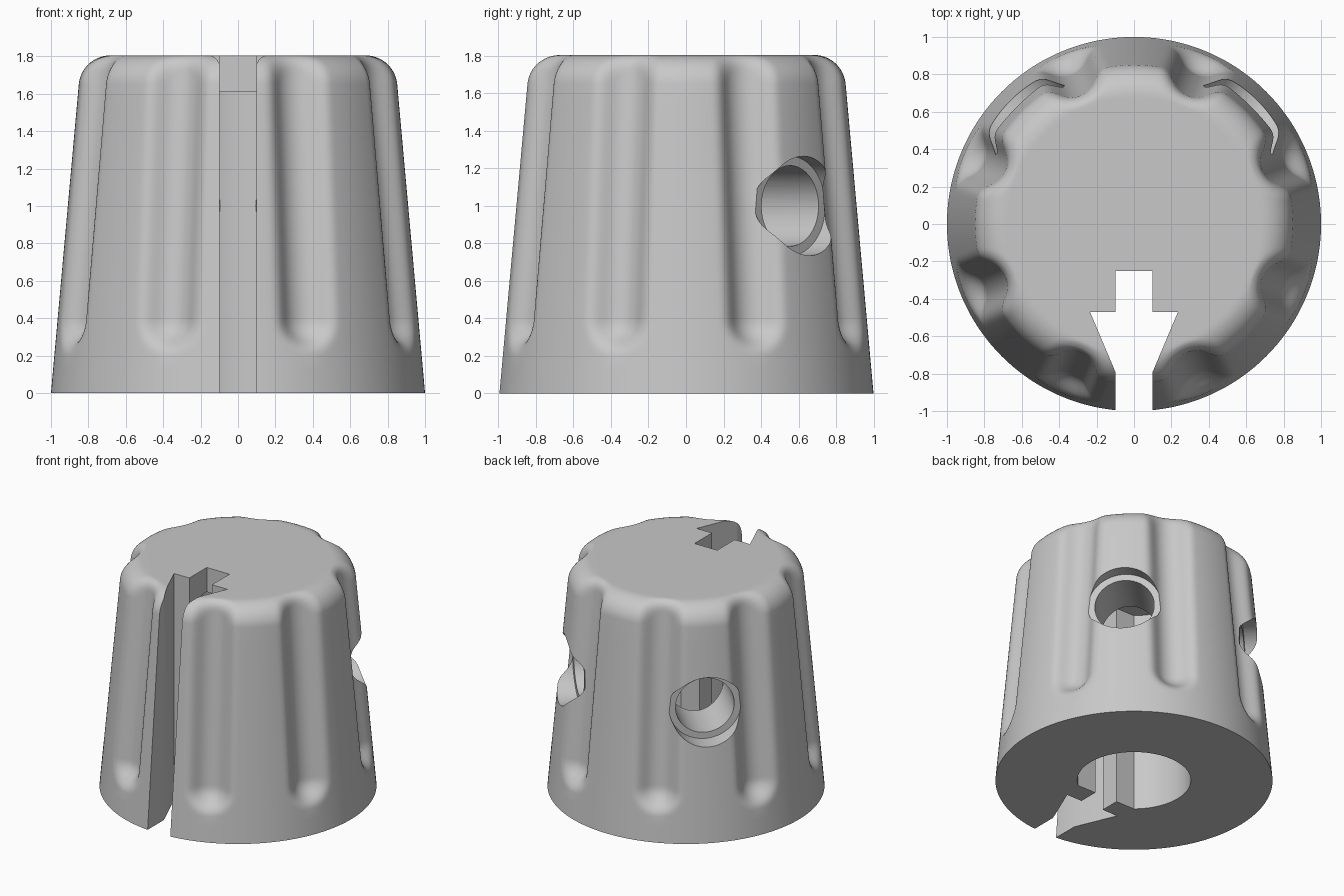
import bpy, bmesh, math
from mathutils import Vector

if "Cube" in bpy.data.objects:
    bpy.data.objects.remove(bpy.data.objects["Cube"], do_unlink=True)

HEIGHT, FILLET, SLOPE = 1.805, 0.17, math.radians(5.15)
FLUTES, STEPS = 8, 48                    # flutes, columns per flute
FLUTE_R, FLUTE_OUT, FLUTE_Z, BLEND = 0.14, 0.04, 0.40, 0.07

grey = bpy.data.materials.new("light grey plastic")
grey.use_nodes = True
colour = (0.58, 0.58, 0.58, 1)
grey.diffuse_color = colour
grey.node_tree.nodes["Principled BSDF"].inputs["Base Color"].default_value = colour


def make_object(name, bm):
    bmesh.ops.recalc_face_normals(bm, faces=bm.faces)
    mesh = bpy.data.meshes.new(name)
    bm.to_mesh(mesh)
    bm.free()
    mesh.materials.append(grey)
    obj = bpy.data.objects.new(name, mesh)
    bpy.context.collection.objects.link(obj)
    return obj


def prism(name, outline, z0, z1):
    bm = bmesh.new()
    face = bm.faces.new([bm.verts.new((x, y, z0)) for x, y in outline])
    top = bmesh.ops.extrude_face_region(bm, geom=[face])["geom"]
    bmesh.ops.translate(bm, vec=(0, 0, z1 - z0),
                        verts=[v for v in top if isinstance(v, bmesh.types.BMVert)])
    return make_object(name, bm)


def radial_cylinder(name, radius, inner, outer, angle, z):
    # Cylinder lying along a horizontal direction
    bm = bmesh.new()
    bmesh.ops.create_cone(bm, cap_ends=True, segments=64, radius1=radius,
                          radius2=radius, depth=outer - inner)
    obj = make_object(name, bm)
    along = Vector((math.cos(angle), math.sin(angle), 0))
    obj.rotation_euler = along.to_track_quat("Z", "Y").to_euler()
    obj.location = along * (inner + outer) / 2 + Vector((0, 0, z))
    return obj


def wall(z):
    return 1 - z * math.tan(SLOPE)


def fluted_radius(r0, z, tilt, angle):
    # Radius where the body, softly blended with one flute, has its surface
    def distance(r):
        body = (r - r0) * max(math.cos(tilt), 0.3)
        x = r * math.cos(angle) - wall(FLUTE_Z) - FLUTE_OUT
        y, h = r * math.sin(angle), z - FLUTE_Z
        up = max(0, h * math.cos(SLOPE) - x * math.sin(SLOPE))
        x, h = x + up * math.sin(SLOPE), h - up * math.cos(SLOPE)
        flute = FLUTE_R - math.sqrt(x * x + y * y + h * h)
        mix = max(BLEND - abs(body - flute), 0)
        return max(body, flute) + mix * mix / (4 * BLEND)
    low, high = 0.6, r0
    if distance(r0) <= 1e-6:
        return r0
    for _ in range(22):
        mid = (low + high) / 2
        low, high = (low, mid) if distance(mid) > 0 else (mid, high)
    return low


# Tapered body with a rounded top edge: rows of (radius, height, tilt)
arc_z = HEIGHT - FILLET
arc_r = wall(arc_z) - FILLET / math.cos(SLOPE)
tangent_z = arc_z + FILLET * math.sin(SLOPE)
heights = [0, 0.12] + [0.2 + 0.02 * i for i in range(20)]
heights += [0.6 + (tangent_z - 0.6) * i / 8 for i in range(8)]
rows = [(wall(z), z, SLOPE) for z in heights]
for i in range(19):
    a = SLOPE + (math.pi / 2 - SLOPE) * i / 18
    rows.append((arc_r + FILLET * math.cos(a), arc_z + FILLET * math.sin(a), a))

bm = bmesh.new()
pitch = math.tau / FLUTES
rings = []
for r0, z, tilt in rows:
    radii = [fluted_radius(r0, z, tilt, pitch * (j / STEPS - 0.5)) for j in range(STEPS)]
    rings.append([bm.verts.new((radii[j % STEPS] * math.cos(pitch * j / STEPS),
                                radii[j % STEPS] * math.sin(pitch * j / STEPS), z))
                  for j in range(STEPS * FLUTES)])
# Narrow flat rim inside the rounded edge
rings.append([bm.verts.new((v.co.x * 0.97, v.co.y * 0.97, HEIGHT)) for v in rings[-1]])
for lower, upper in zip(rings, rings[1:]):
    for j in range(len(lower)):
        bm.faces.new((lower[j - 1], lower[j], upper[j], upper[j - 1]))
bm.faces.new(rings[0])
bm.faces.new(rings[-1])
body = make_object("knob_body", bm)

# Shaft bore with one flat side
start = -math.asin(0.315 / 0.41)
sweep = math.pi - 2 * start
bore = [(0.41 * math.cos(start + sweep * i / 80), 0.41 * math.sin(start + sweep * i / 80))
        for i in range(81)]
cutters = [prism("bore_cutter", bore, -0.1, 1.61)]

# Arrow-shaped slot through the front
half = [(0.1, -1.2), (0.1, -0.79), (0.235, -0.47), (0.1, -0.47), (0.1, -0.25)]
slot = half + [(-x, y) for x, y in reversed(half)]
cutters.append(prism("slot_cutter", slot, -0.2, 2.0))

# Two set-screw holes with wide shallow seats
for side, degrees in (("left", 45), ("right", 135)):
    angle = math.radians(degrees)
    cutters.append(radial_cylinder(side + "_screw_hole_cutter", 0.215, 0.1, 1.2, angle, 1.0))
    cutters.append(radial_cylinder(side + "_screw_seat_cutter", 0.265, 0.785, 1.25, angle, 1.0))

bpy.ops.object.select_all(action="DESELECT")
body.select_set(True)
bpy.context.view_layer.objects.active = body
for cutter in cutters:
    cut = body.modifiers.new(cutter.name, "BOOLEAN")
    cut.operation = "DIFFERENCE"
    cut.solver = "EXACT"
    cut.object = cutter
    bpy.ops.object.modifier_apply(modifier=cut.name)
for cutter in cutters:
    bpy.data.objects.remove(cutter, do_unlink=True)
bpy.ops.object.shade_smooth_by_angle(angle=math.radians(30))
